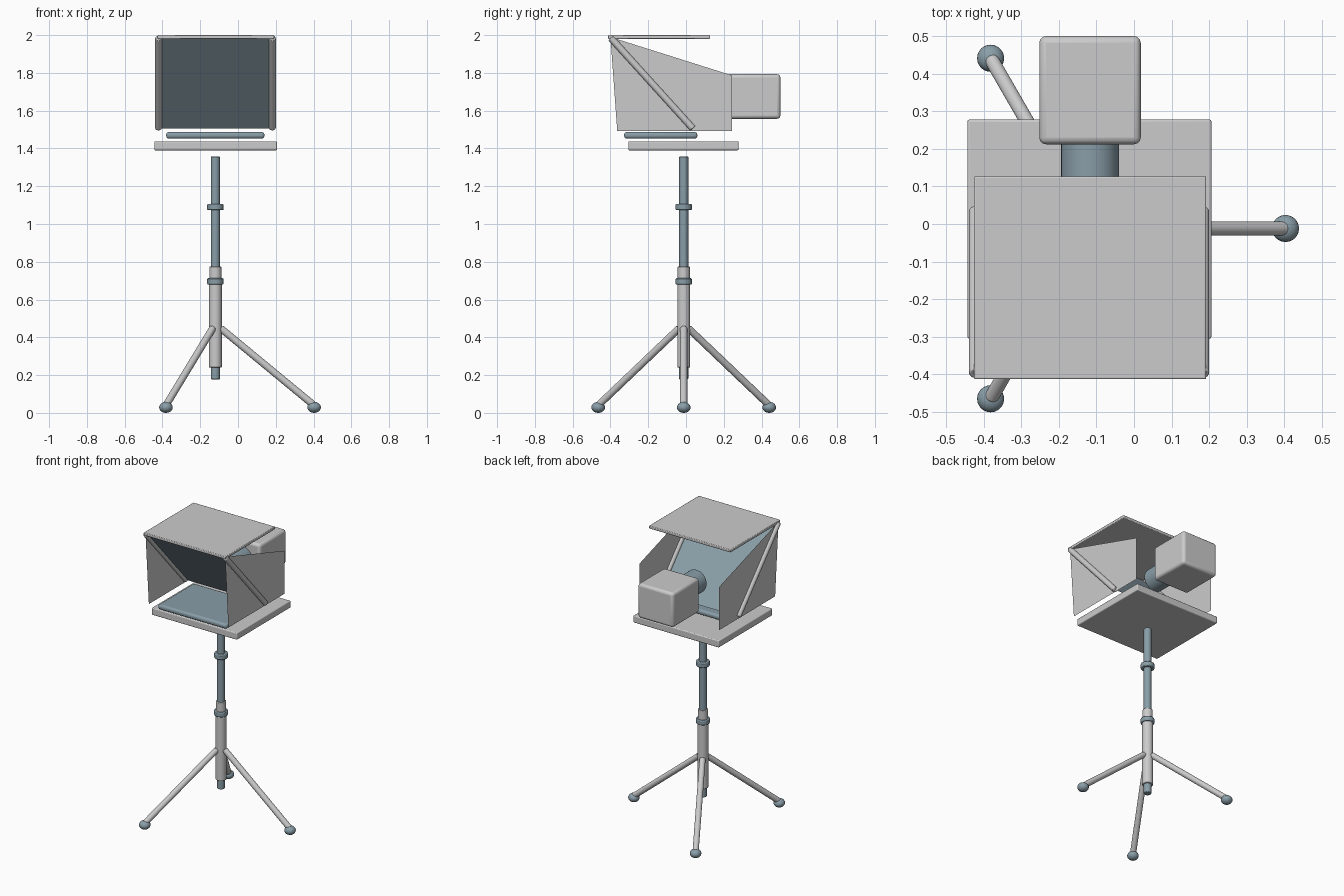
import bpy, math
from mathutils import Vector

if "Cube" in bpy.data.objects:
    bpy.data.objects.remove(bpy.data.objects["Cube"])

AX, AY = -0.12, -0.012          # tripod axis
slate = bpy.data.materials.new("slate")
slate.diffuse_color = (0.25, 0.34, 0.39, 1)
slate.use_nodes = True
slate.node_tree.nodes["Principled BSDF"].inputs["Base Color"].default_value = slate.diffuse_color


def finish(ob, name, mat=None, bevel=0, segs=3):
    ob.name = name
    if mat:
        ob.data.materials.append(mat)
    if bevel:
        m = ob.modifiers.new("bevel", "BEVEL")
        m.width, m.segments = bevel, segs
    bpy.ops.object.shade_smooth_by_angle(angle=math.radians(35))
    return ob


def box(name, lo, hi, mat=None, bevel=0, segs=3):
    lo, hi = Vector(lo), Vector(hi)
    bpy.ops.mesh.primitive_cube_add(size=1, location=(lo + hi) / 2)
    ob = bpy.context.object
    ob.scale = hi - lo
    bpy.ops.object.transform_apply(location=False, rotation=False, scale=True)
    return finish(ob, name, mat, bevel, segs)


def tube(name, a, b, r, mat=None, bevel=0, verts=32):
    a, b = Vector(a), Vector(b)
    bpy.ops.mesh.primitive_cylinder_add(vertices=verts, radius=r, depth=(b - a).length,
                                        location=(a + b) / 2)
    ob = bpy.context.object
    ob.rotation_euler = (b - a).to_track_quat("Z", "Y").to_euler()
    ob = finish(ob, name, mat)
    if bevel:
        m = ob.modifiers.new("bevel", "BEVEL")
        m.width, m.segments, m.limit_method = bevel, 2, "ANGLE"
    return ob


def sheet(name, pts, mat=None):
    me = bpy.data.meshes.new(name)
    me.from_pydata(pts, [], [list(range(len(pts)))])
    ob = bpy.data.objects.new(name, me)
    bpy.context.collection.objects.link(ob)
    if mat:
        me.materials.append(mat)
    return ob


def post(name, z0, z1, r, mat=None, bevel=0.003):
    return tube(name, (AX, AY, z0), (AX, AY, z1), r, mat, bevel)


# Centre column
post("inner_pole", 0.178, 1.357, 0.024, slate)
post("lower_sleeve", 0.24, 0.69, 0.034)
post("upper_sleeve", 0.69, 0.775, 0.032)
post("lower_collar", 0.68, 0.713, 0.043, slate, 0.005)
post("upper_collar", 1.073, 1.106, 0.043, slate, 0.005)

# Three legs with flattened ball feet
for i in range(3):
    a = math.radians(120 * i)
    d = Vector((math.cos(a), math.sin(a), 0))
    base = Vector((AX, AY, 0))
    tube("leg_%d" % (i + 1), base + d * 0.028 + Vector((0, 0, 0.448)),
         base + d * 0.52 + Vector((0, 0, 0.042)), 0.019, None, 0.005)
    bpy.ops.mesh.primitive_uv_sphere_add(segments=24, ring_count=12, radius=1,
                                         location=base + d * 0.523 + Vector((0, 0, 0.029)))
    foot = bpy.context.object
    foot.scale = (0.036, 0.036, 0.029)
    finish(foot, "foot_%d" % (i + 1), slate)

# Base plate and flat monitor
box("base_plate", (-0.443, -0.305, 1.39), (0.206, 0.278, 1.438), None, 0.006)
box("monitor", (-0.38, -0.328, 1.452), (0.14, 0.06, 1.487), slate, 0.014)

# Hood: side panels, slanted rods, mirror glass and roof
XL, XR = -0.421, 0.182
profile = [(-0.40, 1.99), (0.243, 1.787), (0.243, 1.492), (-0.364, 1.492)]
for side, x in (("left", XL), ("right", XR)):
    sheet(side + "_hood_panel", [(x, y, z) for y, z in profile])
    tube(side + "_glass_rod", (x, -0.398, 1.985), (x, 0.036, 1.506), 0.018, None, 0.004)
sheet("mirror_glass", [(XL, -0.398, 1.985), (XR, -0.398, 1.985),
                       (XR, 0.036, 1.506), (XL, 0.036, 1.506)], slate)
box("hood_roof", (-0.426, -0.413, 1.98), (0.192, 0.127, 2.0), None, 0.004, 2)

# Camera behind the glass
box("camera_body", (-0.252, 0.212, 1.557), (0.018, 0.5, 1.793), None, 0.018)
tube("camera_lens", (-0.117, 0.05, 1.675), (-0.117, 0.23, 1.675), 0.077, slate, 0.005, 40)
